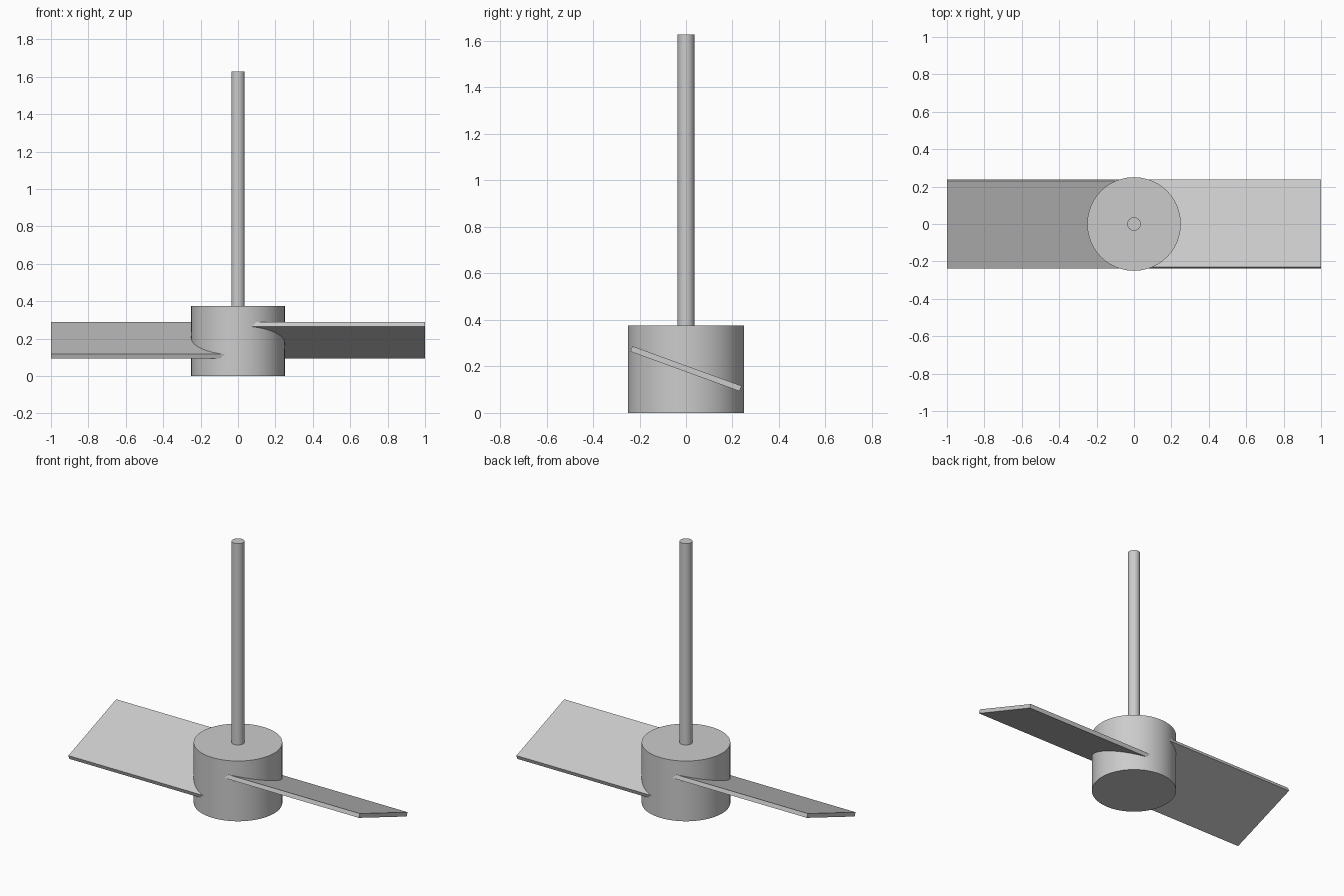
import bpy
from math import radians, pi
from mathutils import Matrix

cube = bpy.data.objects.get("Cube")
if cube:
    bpy.data.objects.remove(cube, do_unlink=True)

# Single grey material
GREY = (0.6, 0.6, 0.6, 1.0)
grey = bpy.data.materials.new("plain grey")
grey.use_nodes = True
grey.diffuse_color = GREY
grey.node_tree.nodes["Principled BSDF"].inputs["Base Color"].default_value = GREY

HUB_HEIGHT = 0.375
SHAFT_TOP = 1.628


def cylinder(name, radius, bottom, top, sides):
    bpy.ops.mesh.primitive_cylinder_add(
        vertices=sides, radius=radius, depth=top - bottom,
        location=(0, 0, (bottom + top) / 2))
    obj = bpy.context.object
    obj.name = name
    obj.data.materials.append(grey)
    bpy.ops.object.shade_smooth_by_angle(angle=radians(30))
    return obj


def blade(name, turn):
    # Flat plate from the hub axis outward, pitched about its length
    bpy.ops.mesh.primitive_cube_add(size=1)
    obj = bpy.context.object
    obj.name = name
    obj.data.transform(
        Matrix.Translation((0, 0, 0.19))
        @ Matrix.Rotation(turn, 4, 'Z')
        @ Matrix.Rotation(radians(-20), 4, 'X')
        @ Matrix.Translation((0.5, 0, 0))
        @ Matrix.Diagonal((1, 0.5, 0.025, 1)))
    obj.data.materials.append(grey)
    return obj


# Hub and drive shaft
cylinder("hub", 0.25, 0, HUB_HEIGHT, 96)
cylinder("shaft", 0.036, HUB_HEIGHT - 0.05, SHAFT_TOP, 48)

# Two opposed pitched blades
blade("left_blade", 0)
blade("right_blade", pi)
